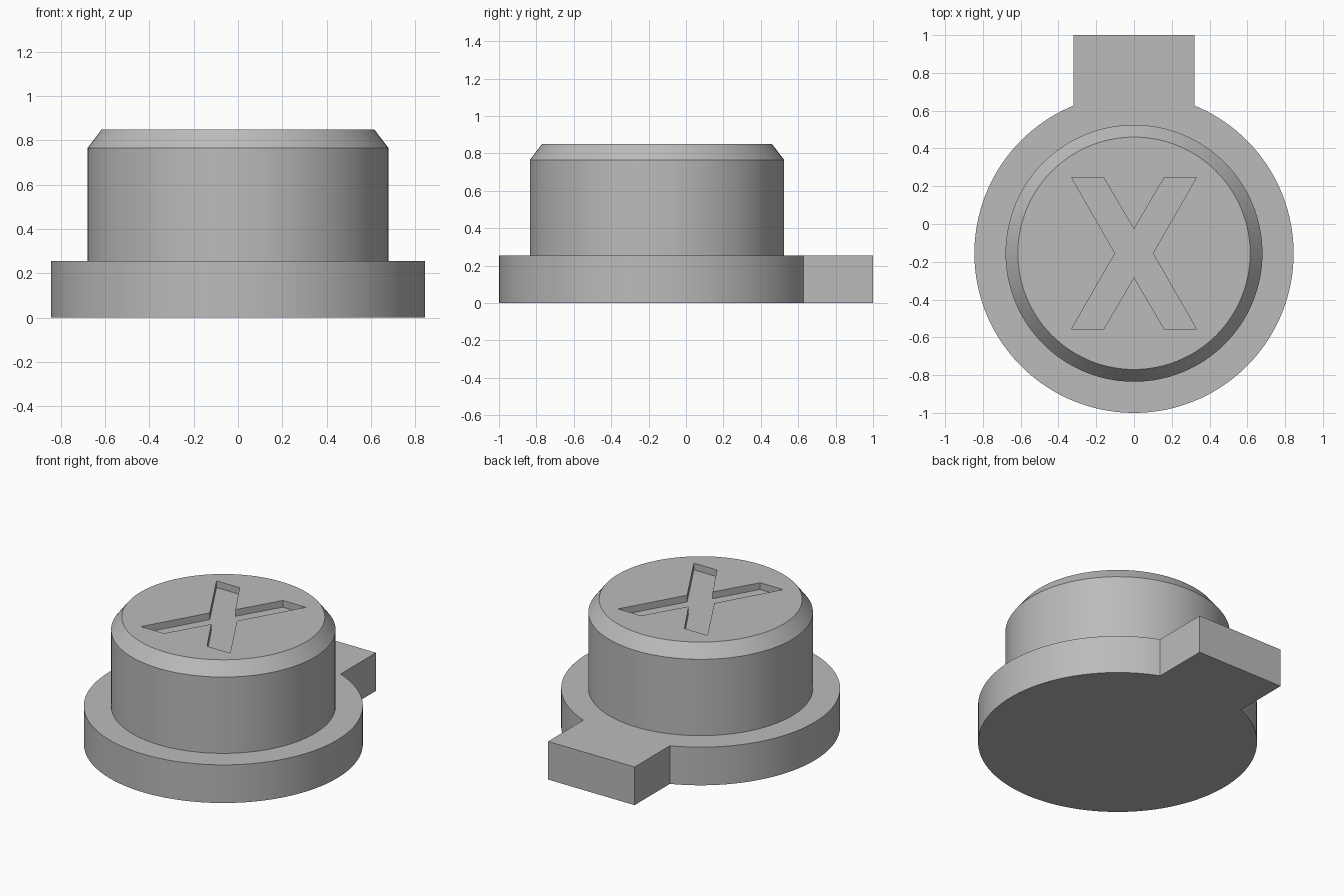
import bpy
import math

if "Cube" in bpy.data.objects:
    bpy.data.objects.remove(bpy.data.objects["Cube"], do_unlink=True)

CY = -0.155           # centre of the round parts
SEGMENTS = 128
FLANGE_R, FLANGE_H = 0.845, 0.255
TAB_HALF = 0.32
TOP, RECESS = 0.85, 0.045

grey = bpy.data.materials.new("plain grey")
grey.use_nodes = True
colour = (0.5, 0.5, 0.5, 1)
grey.diffuse_color = colour
grey.node_tree.nodes["Principled BSDF"].inputs["Base Color"].default_value = colour


def circle(radius, z):
    steps = [math.tau * i / SEGMENTS for i in range(SEGMENTS)]
    return [(radius * math.cos(a), CY + radius * math.sin(a), z) for a in steps]


def loft(name, rings):
    """Closed solid through rings of equal point count, bottom to top."""
    n = len(rings[0])
    faces = [tuple(reversed(range(n)))]
    for k in range(len(rings) - 1):
        for i in range(n):
            j = (i + 1) % n
            faces.append((k * n + i, k * n + j, (k + 1) * n + j, (k + 1) * n + i))
    faces.append(tuple(range((len(rings) - 1) * n, len(rings) * n)))
    mesh = bpy.data.meshes.new(name)
    mesh.from_pydata([p for ring in rings for p in ring], [], faces)
    mesh.materials.append(grey)
    obj = bpy.data.objects.new(name, mesh)
    bpy.context.collection.objects.link(obj)
    return obj


def prism(name, outline, z0, z1):
    return loft(name, [[(x, y, z) for x, y in outline] for z in (z0, z1)])


def select(obj):
    bpy.ops.object.select_all(action="DESELECT")
    obj.select_set(True)
    bpy.context.view_layer.objects.active = obj


# Flange: round plate whose outline runs out into the rear tab
gap = math.asin(TAB_HALF / FLANGE_R)
start, sweep = math.pi / 2 + gap, math.tau - 2 * gap
angles = [start + sweep * i / SEGMENTS for i in range(SEGMENTS + 1)]
outline = [(FLANGE_R * math.cos(a), CY + FLANGE_R * math.sin(a)) for a in angles]
outline += [(TAB_HALF, 1.0), (-TAB_HALF, 1.0)]
flange = prism("flange_with_tab", outline, 0, FLANGE_H)

# Button: cylinder with a chamfered top edge
button = loft("button", [circle(0.68, FLANGE_H - 0.02), circle(0.68, 0.765),
                         circle(0.615, TOP)])

# Cross-shaped recess: one quarter of the outline, mirrored around
quarter = [(0.10, 0), (0.33, 0.4), (0.16, 0.4), (0, 0.127)]
upper = quarter + [(-x, y) for x, y in reversed(quarter[:3])]
lower = [(-x, -y) for x, y in upper[1:-1]]
cross = [(x, y + CY) for x, y in upper + lower]
cutter = prism("cross_cutter", cross, TOP - RECESS, TOP + 0.1)
cutter.hide_render = True

cut = button.modifiers.new("cross_recess", "BOOLEAN")
cut.operation = "DIFFERENCE"
cut.solver = "EXACT"
cut.object = cutter
select(button)
bpy.ops.object.modifier_apply(modifier=cut.name)
bpy.data.objects.remove(cutter, do_unlink=True)

for part in (flange, button):
    select(part)
    bpy.ops.object.shade_smooth_by_angle(angle=math.radians(25))
